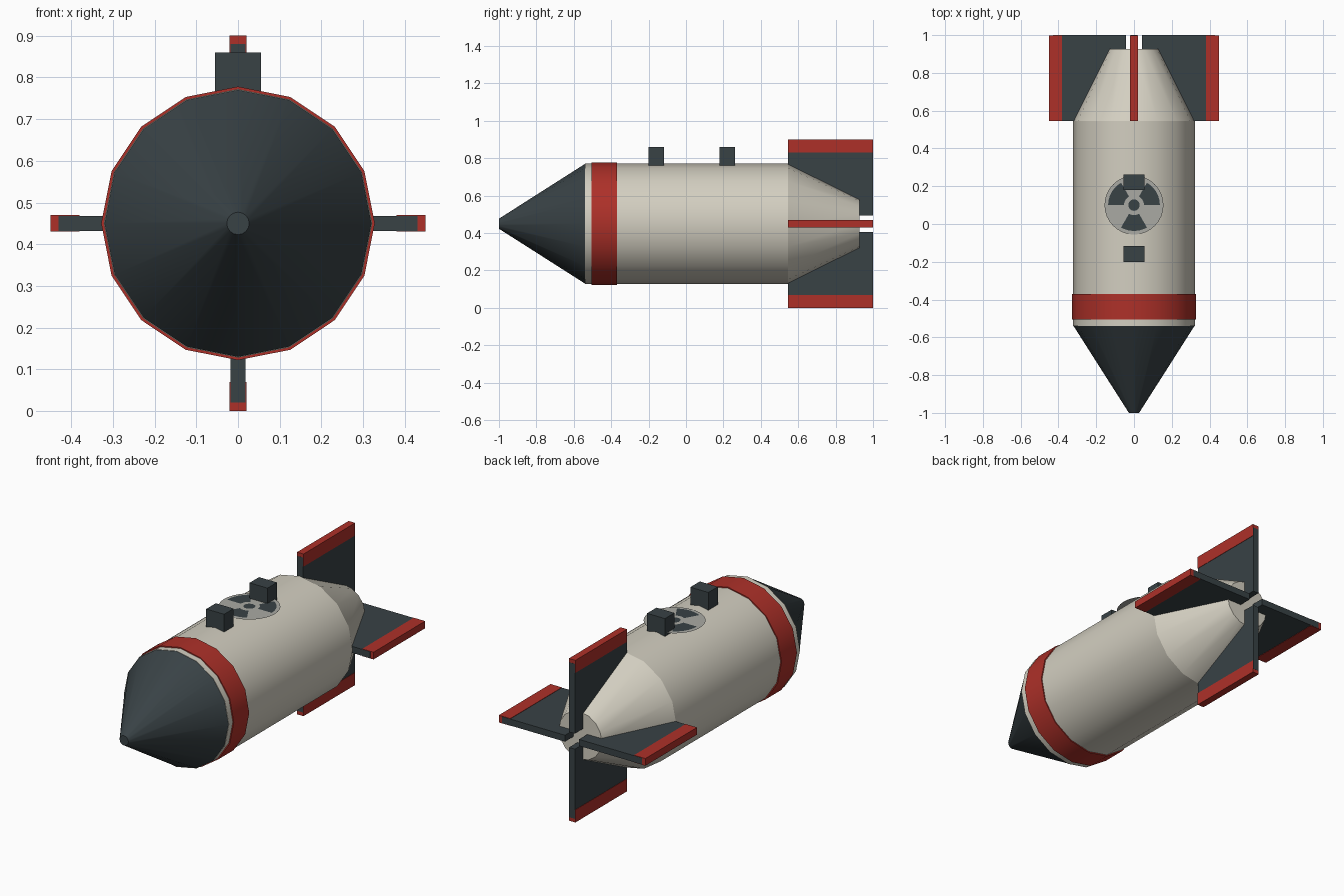
import bpy, bmesh
from math import radians, cos, sin
from mathutils import Matrix, Vector

if "Cube" in bpy.data.objects:
    bpy.data.objects.remove(bpy.data.objects["Cube"])

CZ = 0.45  # height of the long axis


def material(name, rgb):
    m = bpy.data.materials.new(name)
    m.diffuse_color = (*rgb, 1)
    m.use_nodes = True
    m.node_tree.nodes["Principled BSDF"].inputs["Base Color"].default_value = m.diffuse_color
    return m


CREAM = material("cream", (0.65, 0.62, 0.53))
DARK = material("dark", (0.04, 0.054, 0.06))
RED = material("red", (0.42, 0.03, 0.022))
GREY = material("grey", (0.40, 0.40, 0.37))


def finish(name, bm, mat, smooth=False):
    me = bpy.data.meshes.new(name)
    bm.to_mesh(me)
    bm.free()
    me.materials.append(mat)
    ob = bpy.data.objects.new(name, me)
    bpy.context.collection.objects.link(ob)
    if smooth:
        bpy.ops.object.select_all(action='DESELECT')
        ob.select_set(True)
        bpy.context.view_layer.objects.active = ob
        bpy.ops.object.shade_smooth_by_angle(angle=radians(30))
    return ob


def frustum(name, y0, y1, r0, r1, mat):
    """16-sided capped section along the y axis."""
    bm = bmesh.new()
    m = Matrix.Translation((0, (y0 + y1) / 2, CZ)) @ Matrix.Rotation(radians(-90), 4, 'X')
    bmesh.ops.create_cone(bm, cap_ends=True, segments=16, radius1=r0, radius2=r1,
                          depth=y1 - y0, matrix=m)
    return finish(name, bm, mat, True)


def box(name, lo, hi, mat, m=Matrix()):
    lo, hi = Vector(lo), Vector(hi)
    bm = bmesh.new()
    bmesh.ops.create_cube(bm, size=1, matrix=m @ Matrix.Translation((lo + hi) / 2)
                          @ Matrix.Diagonal((*(hi - lo), 1)))
    return finish(name, bm, mat)


# Hull sections
frustum("nose_cone", -1.0, -0.54, 0.027, 0.32, DARK)
frustum("body", -0.54, 0.545, 0.322, 0.322, CREAM)
frustum("red_band", -0.505, -0.37, 0.328, 0.328, RED)
frustum("tail_cone", 0.545, 0.927, 0.322, 0.132, CREAM)

# Four fins with red tip caps
for i in range(4):
    m = Matrix.Translation((0, 0, CZ)) @ Matrix.Rotation(radians(90 * i), 4, 'Y')
    box(f"fin_{i}", (-0.018, 0.545, 0.043), (0.018, 1.0, 0.43), DARK, m)
    box(f"fin_tip_{i}", (-0.02, 0.546, 0.38), (0.02, 0.999, 0.45), RED, m)

# Suspension lugs
for name, y0 in (("front_lug", -0.2), ("rear_lug", 0.18)):
    box(name, (-0.055, y0, 0.755), (0.055, y0 + 0.083, 0.86), DARK)

# Flat warning disc on top, with a hub and three blades
centre = Matrix.Translation((0, 0.1, 0.774))
for name, r, dz, mat in (("warning_disc", 0.156, 0, GREY), ("warning_hub", 0.03, 0.0015, DARK)):
    bm = bmesh.new()
    bmesh.ops.create_circle(bm, cap_ends=True, segments=32, radius=r,
                            matrix=Matrix.Translation((0, 0, dz)) @ centre)
    finish(name, bm, mat)

bm = bmesh.new()
for mid in (30, 150, 270):
    arc = [radians(mid - 30 + 10 * k) for k in range(7)]
    ring = [(0.137, a) for a in arc] + [(0.053, a) for a in reversed(arc)]
    bm.faces.new([bm.verts.new(centre @ Vector((r * cos(a), r * sin(a), 0.0015))) for r, a in ring])
finish("warning_blades", bm, DARK)
